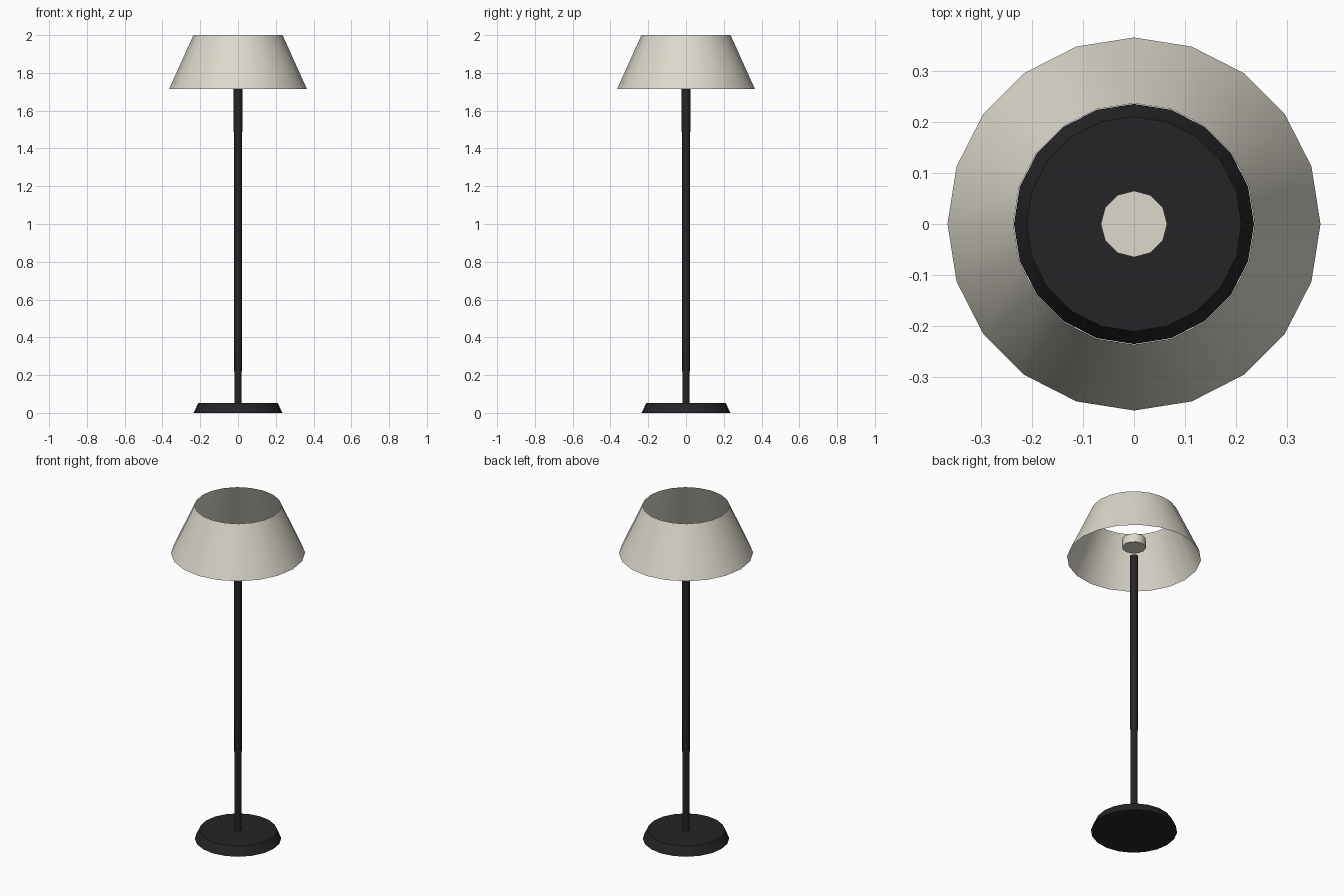
import bpy, math

if "Cube" in bpy.data.objects:
    bpy.data.objects.remove(bpy.data.objects["Cube"])


def material(name, rgb):
    m = bpy.data.materials.new(name)
    m.diffuse_color = (*rgb, 1)
    m.use_nodes = True
    m.node_tree.nodes["Principled BSDF"].inputs["Base Color"].default_value = m.diffuse_color
    return m


cream = material("cream", (0.72, 0.69, 0.60))
black = material("black", (0.018, 0.018, 0.020))


def frustum(name, sides, r_low, r_high, z_low, z_high, mat, caps="NGON"):
    """Upright tapered cylinder centred on the lamp axis."""
    bpy.ops.mesh.primitive_cone_add(
        vertices=sides, radius1=r_low, radius2=r_high, depth=z_high - z_low,
        end_fill_type=caps, location=(0, 0, (z_low + z_high) / 2))
    ob = bpy.context.object
    ob.name = name
    ob.data.materials.append(mat)
    bpy.ops.object.shade_smooth_by_angle(angle=math.radians(35))
    return ob


# Weighted foot
frustum("base", 20, 0.235, 0.21, 0.0, 0.053, black)

# Slightly flared pole
frustum("pole", 12, 0.0195, 0.023, 0.05, 1.726, black)

# Short light disc floating inside the shade
frustum("bulb", 12, 0.065, 0.065, 1.782, 1.833, cream)

# Open, single-sheet shade
frustum("shade", 20, 0.365, 0.236, 1.715, 2.0, cream, "NOTHING")
